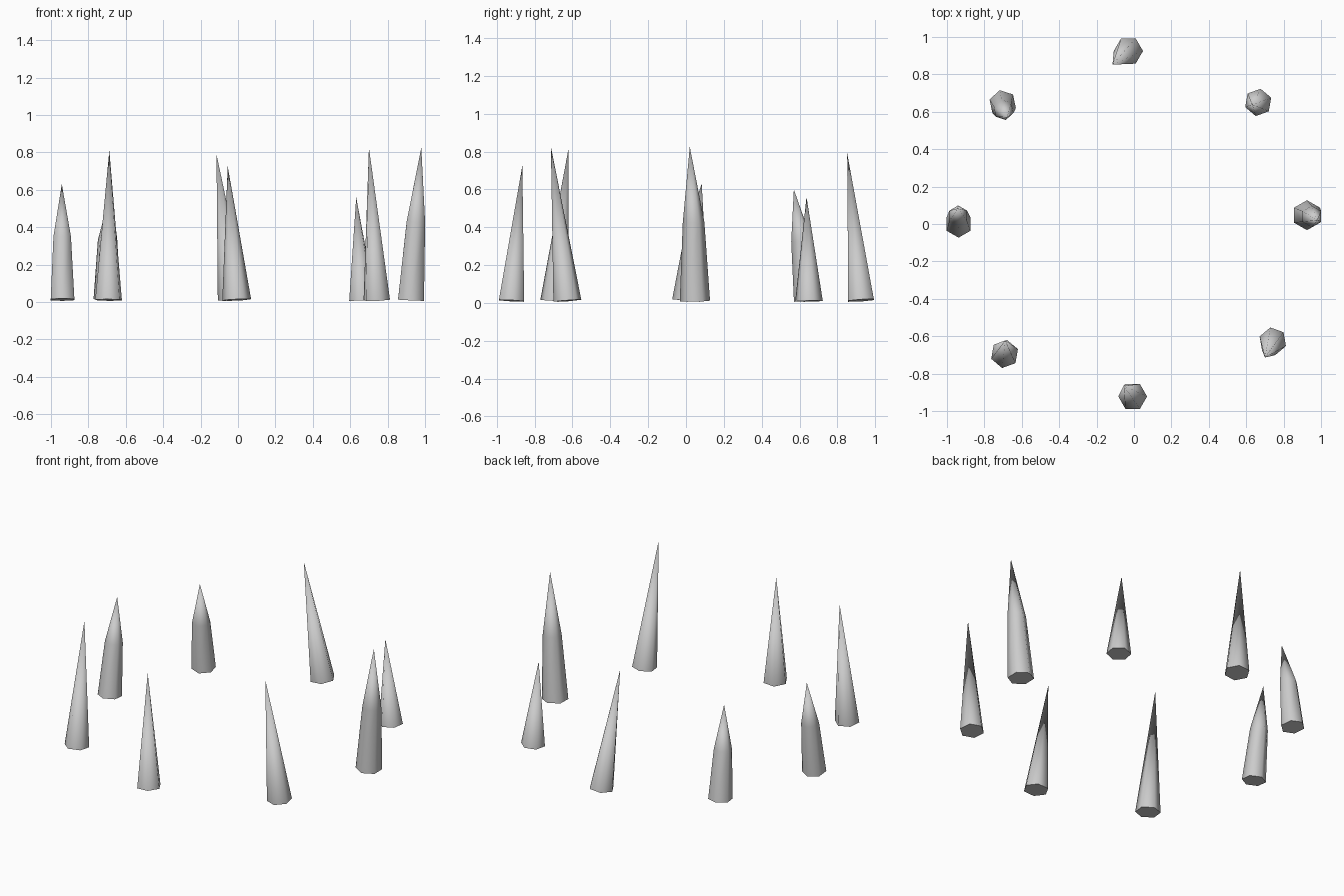
import bpy, bmesh, math
from mathutils import Vector

if "Cube" in bpy.data.objects:
    bpy.data.objects.remove(bpy.data.objects["Cube"])

def spike(name, base, tip, r, turn, mid=None):
    """Six-sided spike; mid = (x, y, z, radius) adds a shoulder ring."""
    bm = bmesh.new()
    tip = Vector(tip)
    lean = (tip - Vector((*base, 0))).normalized()
    slope = Vector((lean.x / lean.z, lean.y / lean.z))
    lift = 0.01 + slope.length * r * 0.5

    def ring(c, rad):
        out = []
        for i in range(6):
            a = math.radians(turn + 60 * i)
            x, y = rad * math.cos(a), rad * math.sin(a)
            z = c[2] - 0.7 * (slope.x * x + slope.y * y)
            out.append(bm.verts.new((c[0] + x, c[1] + y, z)))
        return out

    low = ring((*base, lift), r)
    bm.faces.new(low[::-1])
    if mid:
        top = ring(mid[:3], mid[3])
        for i in range(6):
            j = (i + 1) % 6
            bm.faces.new((low[i], low[j], top[j], top[i]))
        low = top
    t = bm.verts.new(tip)
    for i in range(6):
        bm.faces.new((low[i], low[(i + 1) % 6], t))
    # stand the spike on the ground
    dz = min(v.co.z for v in bm.verts) - 0.006
    for v in bm.verts:
        if v is not t:
            v.co.z -= dz
    me = bpy.data.meshes.new(name)
    bm.to_mesh(me)
    bm.free()
    ob = bpy.data.objects.new(name, me)
    bpy.context.collection.objects.link(ob)
    bpy.ops.object.select_all(action='DESELECT')
    ob.select_set(True)
    bpy.context.view_layer.objects.active = ob
    bpy.ops.object.shade_smooth_by_angle(angle=math.radians(70))

# straight spikes
spike("spike_front", (-0.007, -0.922), (-0.055, -0.865, 0.725), 0.077, 0)
spike("spike_back", (-0.03, 0.925), (-0.115, 0.852, 0.79), 0.078, 0)
spike("spike_front_left", (-0.692, -0.695), (-0.688, -0.622, 0.81), 0.076, 20)
spike("spike_back_right", (0.664, 0.65), (0.632, 0.637, 0.56), 0.074, 20)
spike("spike_front_right", (0.742, -0.627), (0.70, -0.714, 0.825), 0.075, 40)
# shouldered spikes
spike("spike_left", (-0.938, 0.0), (-0.942, 0.083, 0.63), 0.073, 90,
      (-0.94, 0.045, 0.35, 0.054))
spike("spike_back_left", (-0.702, 0.643), (-0.678, 0.57, 0.60), 0.074, 42,
      (-0.697, 0.61, 0.33, 0.055))
spike("spike_right", (0.925, 0.047), (0.98, 0.02, 0.825), 0.08, 90,
      (0.951, 0.04, 0.43, 0.057))
